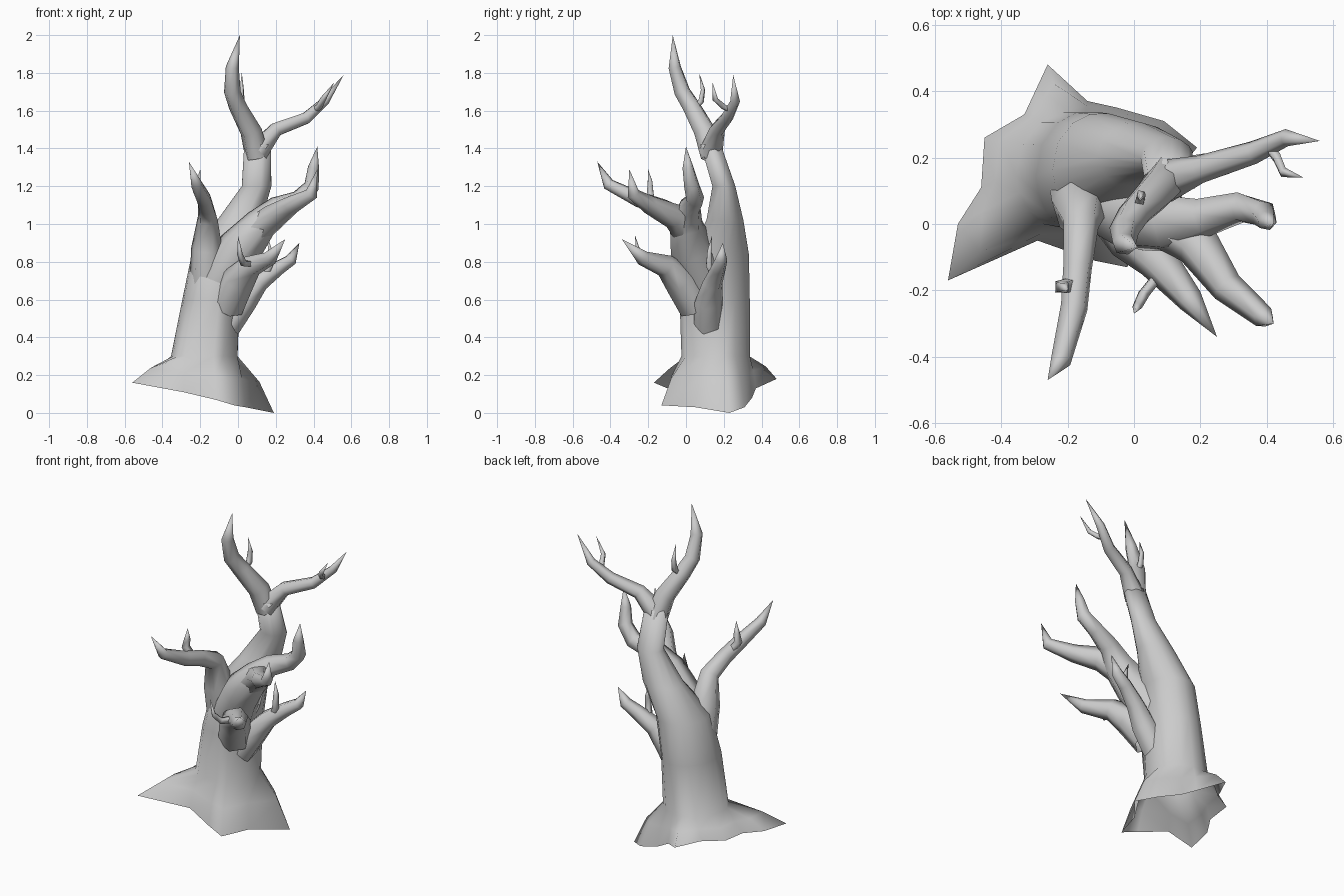
import bpy
import math
from mathutils import Vector

if "Cube" in bpy.data.objects:
    bpy.data.objects.remove(bpy.data.objects["Cube"])

bark = bpy.data.materials.new("grey_bark")
bark.use_nodes = True
GREY = (0.6, 0.6, 0.6, 1)
bark.diffuse_color = GREY
bark.node_tree.nodes["Principled BSDF"].inputs["Base Color"].default_value = GREY


def loft(name, rings, tip=None):
    """Skin a list of equal rings; close the end with a point if given."""
    n = len(rings[0])
    verts = [v for ring in rings for v in ring]
    faces = []
    for r in range(len(rings) - 1):
        for i in range(n):
            a, b = r * n + i, r * n + (i + 1) % n
            faces.append((a, b, b + n, a + n))
    last = (len(rings) - 1) * n
    if tip is None:
        faces.append(tuple(range(last, last + n)))
    else:
        verts.append(tip)
        faces += [(last + i, last + (i + 1) % n, len(verts) - 1) for i in range(n)]
    mesh = bpy.data.meshes.new(name)
    mesh.from_pydata(verts, [], faces)
    mesh.materials.append(bark)
    obj = bpy.data.objects.new(name, mesh)
    bpy.context.collection.objects.link(obj)
    for p in mesh.polygons:
        p.use_smooth = True
    return obj


def limb(name, path, tip, sides=6):
    """Tapering limb; path holds (x, y, z, radius), tip is the pointed end."""
    pts = [Vector(p[:3]) for p in path] + [Vector(tip)]
    rings = []
    side = None
    for i, p in enumerate(path):
        ahead = (pts[i + 1] - pts[i]).normalized()
        back = (pts[i] - pts[i - 1]).normalized() if i else ahead
        d = (ahead + back).normalized()
        if side is None:
            side = d.orthogonal()
        side = (side - d * side.dot(d)).normalized()   # carry the frame along
        up = d.cross(side)
        rings.append([pts[i] + p[3] * (side * math.cos(t) + up * math.sin(t))
                      for t in (math.tau * k / sides for k in range(sides))])
    return loft(name, rings, pts[-1])


# Trunk: spreading root hem on sloping ground, lofted up to the crown fork
hem = [Vector(p) for p in (
    (.19, .23, 0), (.09, .31, .03), (-.05, .35, .08), (-.14, .37, .13),
    (-.26, .48, .18), (-.33, .33, .18), (-.45, .26, .19), (-.46, .11, .18),
    (-.53, 0, .17), (-.56, -.17, .16), (-.29, -.05, .11), (-.12, -.11, .07),
    (-.02, -.13, .04), (.04, .05, .03))]
angles = [math.atan2(p.y - .12, p.x + .18) for p in hem]


def trunk_ring(cx, cy, z, rx, ry):
    return [Vector((cx + rx * math.cos(a), cy + ry * math.sin(a), z)) for a in angles]


upper = [trunk_ring(*r) for r in (
    (-.175, .155, .3, .18, .185), (-.14, .15, .6, .155, .19),
    (-.1, .17, .84, .145, .165), (.01, .205, 1.02, .12, .1),
    (.1, .2, 1.2, .08, .062), (.105, .13, 1.42, .072, .055))]
shoulder = [Vector((*h.lerp(t, .4).xy, h.lerp(t, .55).z)) for h, t in zip(hem, upper[0])]
loft("trunk", [hem, shoulder] + upper)

# Crown fork
limb("crown_branch", [(.1, .14, 1.36, .065), (.07, .1, 1.49, .06), (0, .03, 1.62, .05),
                      (-.03, -.02, 1.7, .045), (-.03, -.06, 1.83, .035)], (.01, -.07, 2))
limb("crown_twig", [(.01, .03, 1.6, .018), (.02, .08, 1.65, .018), (.02, .09, 1.71, .014)],
     (.02, .07, 1.8), 4)
limb("crown_side_branch", [(.1, .13, 1.38, .065), (.2, .165, 1.5, .042), (.36, .215, 1.56, .035),
                           (.46, .26, 1.65, .026)], (.56, .25, 1.79))
limb("crown_side_twig", [(.4, .24, 1.6, .018), (.43, .2, 1.62, .018), (.45, .155, 1.66, .016)],
     (.51, .14, 1.75), 4)

# Front branch reaching forward
limb("front_branch", [(-.16, .1, .68, .1), (-.165, .05, .87, .085), (-.16, 0, 1.03, .055),
                      (-.17, -.13, 1.09, .045), (-.18, -.25, 1.13, .042),
                      (-.22, -.41, 1.21, .032)], (-.26, -.47, 1.33))
limb("front_twig", [(-.18, -.18, 1.11, .024), (-.22, -.19, 1.17, .024),
                    (-.21, -.19, 1.22, .018)], (-.2, -.2, 1.29), 4)

# Left bough, splitting in two
limb("left_bough", [(-.09, .1, .7, .13), (.01, .03, .87, .12), (.12, 0, 1, .09),
                    (.21, .02, 1.09, .06), (.32, .05, 1.13, .048), (.39, .03, 1.2, .042),
                    (.4, .01, 1.3, .03)], (.42, 0, 1.41))
limb("left_bough_fork", [(.1, 0, .97, .08), (.19, -.06, 1.04, .07), (.28, -.19, 1.1, .05),
                         (.39, -.28, 1.16, .035)], (.42, -.3, 1.29))

# Low front branch
limb("low_front_branch", [(-.06, .05, .56, .09), (0, -.03, .7, .09), (.07, -.11, .78, .062),
                          (.17, -.23, .82, .04)], (.25, -.34, .92))
limb("low_front_twig", [(.07, -.16, .79, .02), (.03, -.21, .79, .02), (.01, -.25, .84, .015)],
     (0, -.27, .94), 4)

# Low left branch
limb("low_left_branch", [(-.06, .12, .46, .08), (.03, .12, .59, .075), (.11, .14, .69, .055),
                         (.21, .17, .765, .042), (.28, .185, .81, .034)], (.325, .195, .9))
limb("low_left_twig", [(.14, .15, .72, .022), (.17, .12, .78, .02), (.17, .125, .86, .016)],
     (.155, .137, .935), 4)
